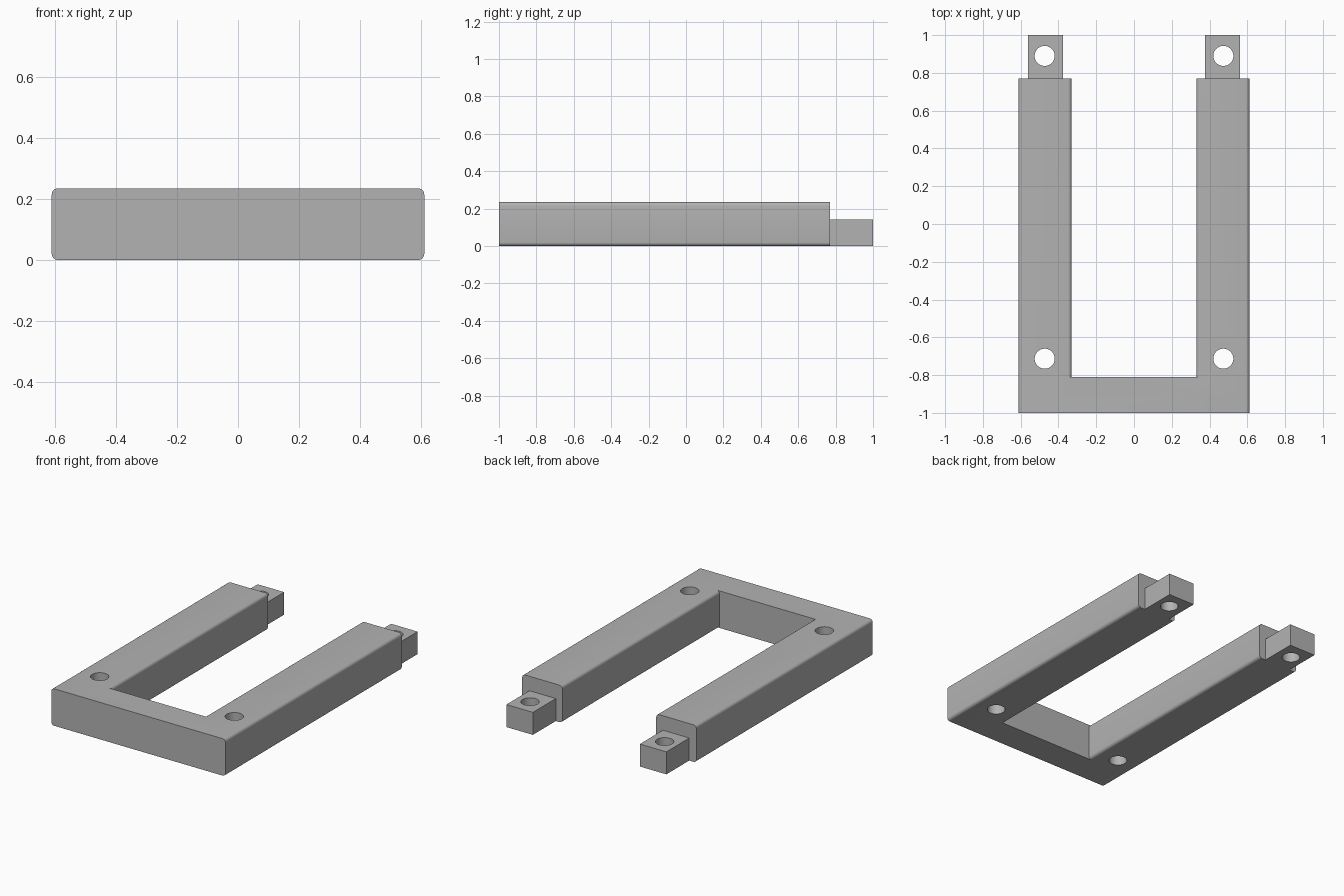
import bpy, bmesh
from math import cos, sin, pi

cube = bpy.data.objects.get("Cube")
if cube:
    bpy.data.objects.remove(cube, do_unlink=True)

grey = bpy.data.materials.new("mid grey")
grey.use_nodes = True
colour = (0.45, 0.45, 0.45, 1)
grey.diffuse_color = colour
grey.node_tree.nodes["Principled BSDF"].inputs["Base Color"].default_value = colour

HEIGHT = 0.235


def bar(name, x0, x1, y0, y1, height, radius=0.0):
    """Extrude a rectangle, with optional rounded corners, along y."""
    bm = bmesh.new()
    steps = 6 if radius else 0
    corners = [(x1 - radius, height - radius), (x0 + radius, height - radius),
               (x0 + radius, radius), (x1 - radius, radius)]
    ring = []
    for i, (cx, cz) in enumerate(corners):
        for s in range(steps + 1):
            a = (i + s / max(steps, 1)) * pi / 2
            ring.append(bm.verts.new((cx + radius * cos(a), y0, cz + radius * sin(a))))
    face = bm.faces.new(ring)
    grown = bmesh.ops.extrude_face_region(bm, geom=[face], use_keep_orig=True)
    moved = [g for g in grown["geom"] if isinstance(g, bmesh.types.BMVert)]
    bmesh.ops.translate(bm, verts=moved, vec=(0, y1 - y0, 0))
    bmesh.ops.recalc_face_normals(bm, faces=bm.faces)
    mesh = bpy.data.meshes.new(name)
    bm.to_mesh(mesh)
    bm.free()
    obj = bpy.data.objects.new(name, mesh)
    bpy.context.collection.objects.link(obj)
    mesh.materials.append(grey)
    return obj


def combine(target, other, operation):
    """Apply a boolean and discard the second object."""
    bpy.context.view_layer.objects.active = target
    mod = target.modifiers.new(operation, 'BOOLEAN')
    mod.operation, mod.solver, mod.object = operation, 'EXACT', other
    bpy.ops.object.modifier_apply(modifier=mod.name)
    bpy.data.objects.remove(other, do_unlink=True)


# Front crossbar, then the arms and their lower end tongues
frame = bar("u_frame", -0.612, 0.612, -1, -0.81, HEIGHT, 0.02)
for side in (-1, 1):
    arm = sorted((side * 0.33, side * 0.612))
    combine(frame, bar("arm", *arm, -0.9, 0.77, HEIGHT, 0.02), 'UNION')
    tongue = sorted((side * 0.376, side * 0.562))
    combine(frame, bar("tongue", *tongue, 0.7, 1, 0.143), 'UNION')

# Round bolt holes through the corners and the tongues
for x in (-0.473, 0.473):
    for y in (-0.713, 0.89):
        bpy.ops.mesh.primitive_cylinder_add(vertices=48, radius=0.053, depth=1, location=(x, y, 0.1))
        cutter = bpy.context.object
        cutter.name = "hole_cutter"
        cutter.hide_render = True
        cutter.data.materials.append(grey)
        combine(frame, cutter, 'DIFFERENCE')

bpy.ops.object.select_all(action='DESELECT')
frame.select_set(True)
bpy.context.view_layer.objects.active = frame
bpy.ops.object.shade_smooth_by_angle()
